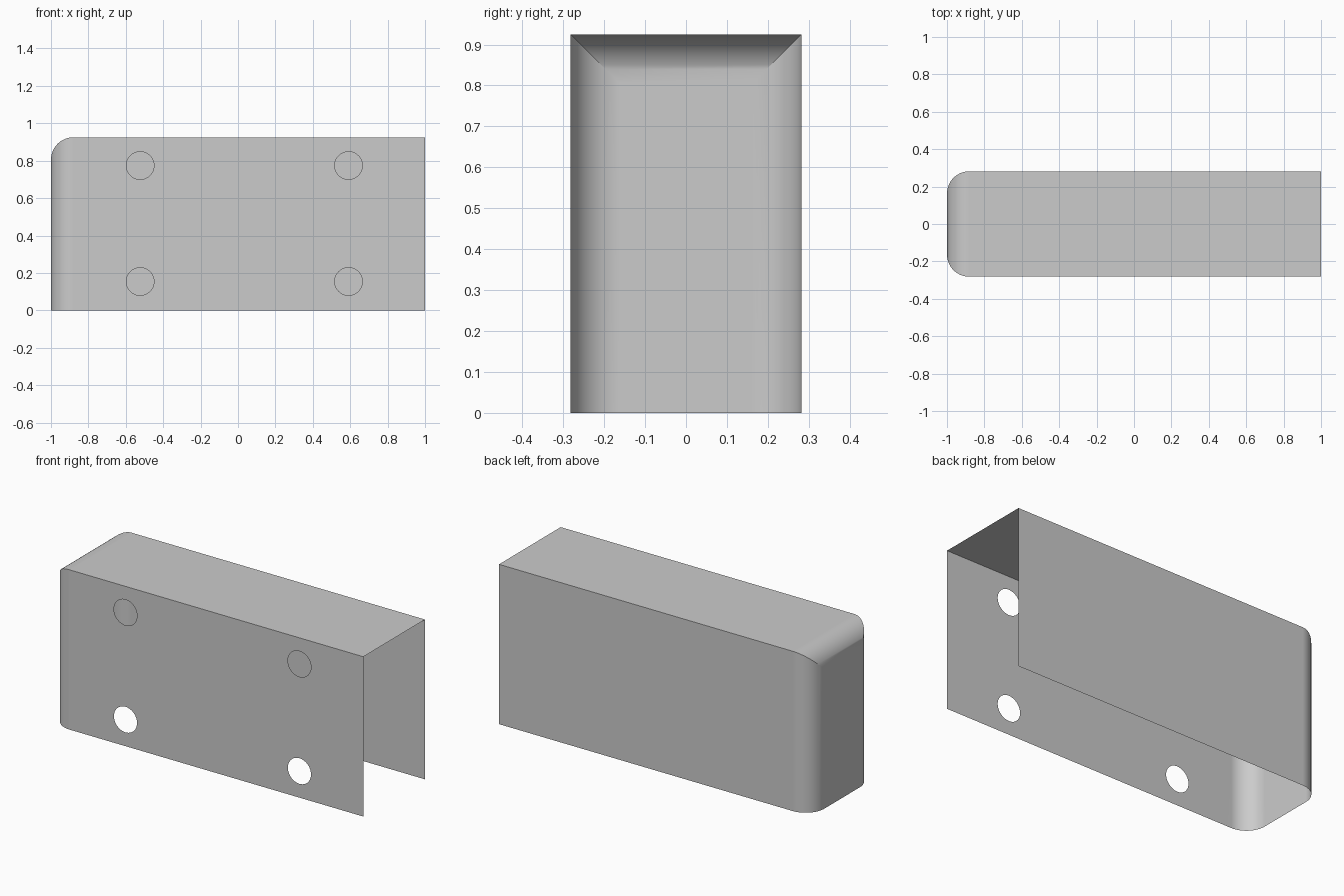
import bpy
import bmesh
import math

cube = bpy.data.objects.get("Cube")
if cube:
    bpy.data.objects.remove(cube)

HALF_X, HALF_Y, HEIGHT = 1.0, 0.282, 0.925
ROUND, STEPS = 0.12, 16
HOLE_R, HOLE_SIDES = 0.074, 48

# Plain grey surface
grey = bpy.data.materials.new("grey")
grey.use_nodes = True
colour = (0.6, 0.6, 0.6, 1)
grey.diffuse_color = colour
grey.node_tree.nodes["Principled BSDF"].inputs["Base Color"].default_value = colour

bm = bmesh.new()


def section(x, inset):
    """Upside-down U across the cover: front foot, front top, back top, back foot."""
    y, z = HALF_Y - inset, HEIGHT - inset
    return [bm.verts.new(p) for p in ((x, -y, 0), (x, -y, z), (x, y, z), (x, y, 0))]


# Rounded closed end, mitred where the round meets the top, then the open end
sections = []
for i in range(STEPS + 1):
    a = math.pi / 2 * i / STEPS
    sections.append(section(-HALF_X + ROUND * (1 - math.cos(a)), ROUND * (1 - math.sin(a))))
sections.append(section(HALF_X, 0))

# End wall, then strips for front, top and back
bm.faces.new(sections[0])
for s, t in zip(sections, sections[1:]):
    for k in range(3):
        if t is sections[-1] and k == 0:
            continue  # the pierced front panel is filled below
        bm.faces.new((s[k], t[k], t[k + 1], s[k + 1]))


def loop_edges(verts):
    edges = []
    for a, b in zip(verts, verts[1:] + verts[:1]):
        edges.append(bm.edges.get((a, b)) or bm.edges.new((a, b)))
    return edges


# Front panel with four round holes
s, t = sections[-2:]
edges = loop_edges([s[0], t[0], t[1], s[1]])
for cx in (-0.523, 0.591):
    for cz in (0.154, 0.774):
        ring = []
        for i in range(HOLE_SIDES):
            a = math.tau * i / HOLE_SIDES
            ring.append(bm.verts.new((cx + HOLE_R * math.cos(a), -HALF_Y, cz + HOLE_R * math.sin(a))))
        edges += loop_edges(ring)
bmesh.ops.triangle_fill(bm, edges=edges, use_beauty=True, use_dissolve=False, normal=(0, -1, 0))

# Point every face outwards
bm.normal_update()
for f in bm.faces:
    c = f.calc_center_median()
    c.z -= HEIGHT / 2
    c.x = min(c.x + HALF_X - ROUND, 0)
    if f.normal.dot(c) < 0:
        f.normal_flip()

mesh = bpy.data.meshes.new("cover_shell")
bm.to_mesh(mesh)
bm.free()
mesh.materials.append(grey)
cover = bpy.data.objects.new("cover_shell", mesh)
bpy.context.collection.objects.link(cover)

# Smooth round with sharp edges and flat panels
bpy.context.view_layer.objects.active = cover
cover.select_set(True)
bpy.ops.object.shade_smooth_by_angle(angle=math.radians(20))
weighted = cover.modifiers.new("flat_panels", "WEIGHTED_NORMAL")
weighted.keep_sharp = True
